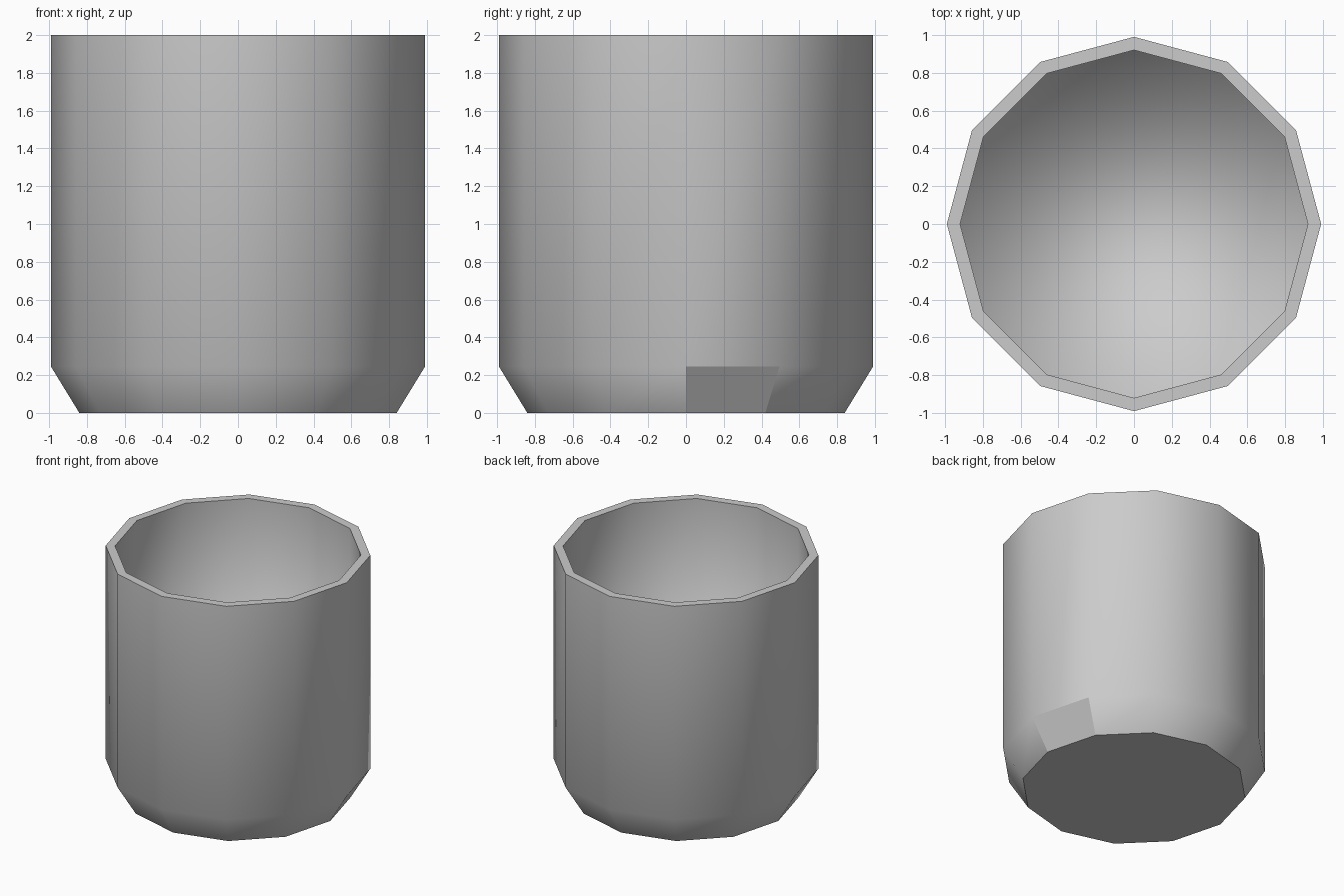
import bpy, bmesh
from math import cos, sin, pi

cube = bpy.data.objects.get("Cube")
if cube:
    bpy.data.objects.remove(cube, do_unlink=True)

SIDES = 12

# Material
grey = bpy.data.materials.new("light grey")
grey.use_nodes = True
colour = (0.6, 0.6, 0.6, 1)
grey.diffuse_color = colour
grey.node_tree.nodes["Principled BSDF"].inputs["Base Color"].default_value = colour

# Profile (radius, height): base, chamfer top, outer rim, inner rim, inner floor
profile = [(0.84, 0), (0.245 + 0.745, 0.245), (0.99, 2), (0.92, 2), (0.92, 0.2)]

bm = bmesh.new()
rings = []
for r, z in profile:
    rings.append([bm.verts.new((r * cos(2 * pi * i / SIDES), r * sin(2 * pi * i / SIDES), z))
                  for i in range(SIDES)])

# Chamfer, outer wall, rim and inner wall
for band, (low, high) in enumerate(zip(rings, rings[1:])):
    for i in range(SIDES):
        j = (i + 1) % SIDES
        face = bm.faces.new((low[i], low[j], high[j], high[i]))
        # The rim is flat, and so is one chamfer facet on the left side
        face.smooth = band != 2 and not (band == 0 and i == 0)

# Underside and inner floor
bm.faces.new(rings[0][::-1]).smooth = False
bm.faces.new(rings[-1]).smooth = True

# Crisp edges around the base and both rim edges
for ring in (rings[0], rings[2], rings[3]):
    for i in range(SIDES):
        bm.edges.get((ring[i], ring[(i + 1) % SIDES])).smooth = False

mesh = bpy.data.meshes.new("cup")
bm.to_mesh(mesh)
bm.free()
mesh.materials.append(grey)
cup = bpy.data.objects.new("cup", mesh)
bpy.context.collection.objects.link(cup)
